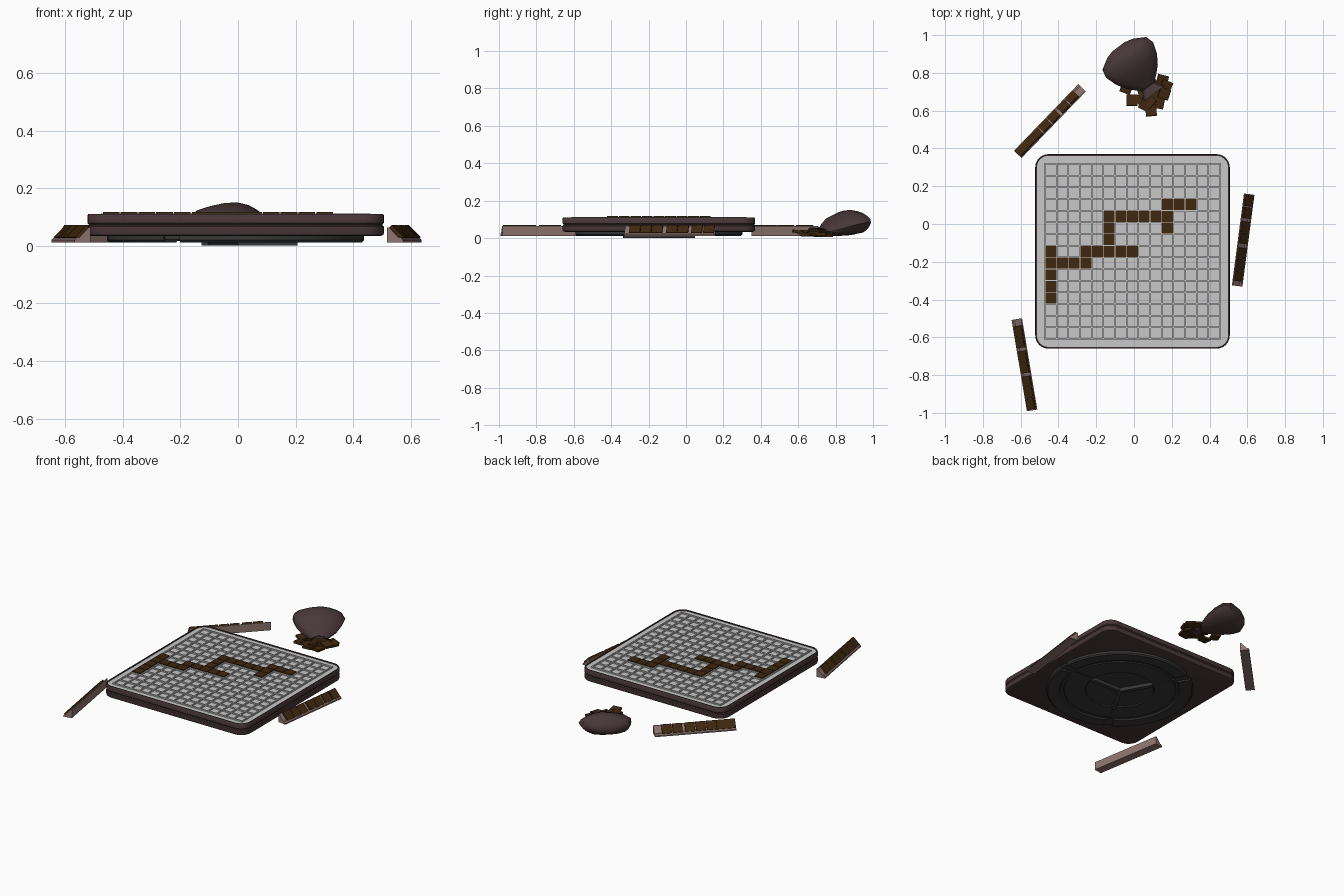
import bpy, bmesh, math, random
from mathutils import Matrix, Vector

cube = bpy.data.objects.get("Cube")
if cube:
    bpy.data.objects.remove(cube)
random.seed(4)


def material(name, r, g, b):
    m = bpy.data.materials.new(name)
    m.use_nodes = True
    m.diffuse_color = (r, g, b, 1)
    m.node_tree.nodes["Principled BSDF"].inputs["Base Color"].default_value = (r, g, b, 1)
    return m


BROWN = material("dark mauve brown", .065, .038, .04)
GREY = material("light grey", .58, .58, .58)
WOOD = material("dark wood", .05, .021, .005)
PALE = material("pale brown", .27, .18, .16)
RUBBER = material("charcoal", .04, .04, .042)


def finish(bm, name, mat, smooth=False):
    bmesh.ops.recalc_face_normals(bm, faces=bm.faces)
    me = bpy.data.meshes.new(name)
    bm.to_mesh(me)
    bm.free()
    me.materials.append(mat)
    ob = bpy.data.objects.new(name, me)
    bpy.context.collection.objects.link(ob)
    if smooth:
        bpy.ops.object.select_all(action='DESELECT')
        ob.select_set(True)
        bpy.context.view_layer.objects.active = ob
        bpy.ops.object.shade_smooth_by_angle(angle=math.radians(35))
    return ob


def loft(bm, rings, cap=True):
    """Skin a list of closed point loops."""
    loops = [[bm.verts.new(p) for p in ring] for ring in rings]
    for a, b in zip(loops, loops[1:]):
        for i in range(len(a)):
            j = (i + 1) % len(a)
            bm.faces.new((a[i], a[j], b[j], b[i]))
    if cap:
        bm.faces.new(loops[0])
        bm.faces.new(loops[-1])


def box(bm, size, matrix):
    bmesh.ops.create_cube(bm, size=1, matrix=matrix @ Matrix.Diagonal((*size, 1)))


CX, CY = -.008, -.145
HALF, PITCH = .515, .0618


def rounded_square(inset, z, radius=.07, steps=6):
    h, r = HALF - inset, max(radius - inset, .01)
    pts = []
    for q in range(4):
        mid = math.radians(45 + 90 * q)
        sx, sy = math.copysign(1, math.cos(mid)), math.copysign(1, math.sin(mid))
        for s in range(steps + 1):
            a = math.radians(90 * q + 90 * s / steps)
            pts.append((CX + sx * (h - r) + r * math.cos(a),
                        CY + sy * (h - r) + r * math.sin(a), z))
    return pts


# Board: two stacked tiers with a groove and a thin raised rim
bm = bmesh.new()
loft(bm, [rounded_square(i, z) for i, z in (
    (.012, .034), (.002, .038), (0, .045), (0, .066), (.005, .071), (.005, .074),
    (0, .079), (0, .105), (.004, .111), (.009, .111), (.009, .1))])
finish(bm, "board", BROWN, True)

# Playing surface with raised cell ridges
bm = bmesh.new()
loft(bm, [rounded_square(.009, .101), rounded_square(.009, .104)])
span = 15 * PITCH
for k in range(16):
    d = (k - 7.5) * PITCH
    box(bm, (.008, span + .008, .009), Matrix.Translation((CX + d, CY, .1075)))
    box(bm, (span + .008, .008, .009), Matrix.Translation((CX, CY + d, .1075)))
finish(bm, "playing_grid", GREY)

# Tiles laid in crossing words
cells = {(-7, k) for k in range(-4, 1)} | {(i, -1) for i in range(-7, -3)}
cells |= {(i, 0) for i in range(-4, 1)} | {(-2, k) for k in range(0, 4)}
cells |= {(i, 3) for i in range(-2, 4)} | {(3, k) for k in range(2, 5)}
cells |= {(i, 4) for i in range(3, 6)}
TILE = (.058, .058, .014)
bm = bmesh.new()
for i, k in sorted(cells):
    box(bm, TILE, Matrix.Translation((CX + i * PITCH, CY + k * PITCH, .111)))
finish(bm, "board_tiles", WOOD)


# Turntable under the board
def ring(bm, r0, r1, z0, z1, start=0, sweep=360, steps=64):
    """Bevelled ring, or arc when the sweep is short of a full turn."""
    e = min(.008, (z1 - z0) * .5)
    prof = ((r0, z1), (r0, z0 + e), (r0 + e, z0), (r1 - e, z0), (r1, z0 + e), (r1, z1))
    full = sweep == 360
    rings = []
    for s in range(steps + 1):
        a = math.radians(start + sweep * s / steps)
        rings.append([(CX + r * math.cos(a), CY + r * math.sin(a), z) for r, z in prof])
    loft(bm, rings, not full)
    if full:
        bmesh.ops.remove_doubles(bm, verts=bm.verts, dist=1e-5)


bm = bmesh.new()
bmesh.ops.create_cone(bm, cap_ends=True, segments=64, radius1=.44, radius2=.44,
                      depth=.015, matrix=Matrix.Translation((CX, CY, .029)))
finish(bm, "turntable_disc", RUBBER, True)
bm = bmesh.new()
for a in (0, 120, 240):
    ring(bm, .36, .447, .012, .036, a + 4, 112, 28)
finish(bm, "turntable_pads", RUBBER, True)
bm = bmesh.new()
ring(bm, .205, .345, .016, .03)
finish(bm, "turntable_inner_ring", RUBBER, True)
bm = bmesh.new()
for a in (0, 120, 240):
    m = Matrix.Translation((CX, CY, 0)) @ Matrix.Rotation(math.radians(a), 4, 'Z')
    box(bm, (.215, .026, .03), m @ Matrix.Translation((.1075, 0, .015)))
    box(bm, (.15, .006, .016), m @ Matrix.Translation((.28, 0, .022)))
finish(bm, "turntable_spokes", RUBBER)

# Racks: lengthwise along local y, sloping down towards local +x
SECTION = ((-.028, .012), (-.028, .064), (-.022, .064), (.012, .028),
           (.02, .028), (.028, .02), (.028, .012))


def rack(name, x, y, angle, slots):
    m = Matrix.Translation((x, y, 0)) @ Matrix.Rotation(math.radians(angle), 4, 'Z')
    bm = bmesh.new()
    loft(bm, [[m @ Vector((u, v, w)) for u, w in SECTION] for v in (-.245, .245)])
    finish(bm, name, PALE)
    bm = bmesh.new()
    for v in slots:
        box(bm, TILE, m @ Matrix.Translation((0, v, .046))
            @ Matrix.Rotation(math.radians(45), 4, 'Y'))
    finish(bm, name + "_tiles", WOOD)


rack("left_rack", .578, -.085, -7.5,
     [-.19, -.13, -.07, .01, .07, .145, .21])
rack("back_rack", -.445, .545, 136,
     [-.17, -.105, -.03, .035, .1, .16, .215])
rack("right_rack", -.58, -.745, 189.5,
     [-.18, -.12, -.045, .015, .09, .15, .21])

# Slumped cloth bag: along, half width, centre height, half height
along, across = Vector((.6, -.8, 0)), Vector((.8, .6, 0))
origin = Vector((-.03, .9, 0))
BAG = ((-.062, .04, .075, .015), (-.05, .085, .078, .036), (-.015, .145, .083, .06),
       (.03, .156, .083, .067), (.09, .136, .07, .057), (.14, .105, .053, .042),
       (.18, .065, .038, .025), (.2, .038, .032, .017), (.225, .055, .032, .022),
       (.25, .08, .032, .026))
rings = []
for n, (t, w, zc, h) in enumerate(BAG):
    loop = []
    for s in range(18):
        a = math.tau * s / 18
        f = 1 + (.12 if n > 7 else .03) * math.sin(5 * a + n * .4)
        p = origin + along * t + across * (w * f * math.cos(a) - .018)
        p.z = max(.008, zc + h * f * math.sin(a))
        loop.append(p)
    rings.append(loop)
bm = bmesh.new()
loft(bm, rings, False)
bm.verts.ensure_lookup_table()
bm.faces.new(bm.verts[:18])
finish(bm, "bag", BROWN, True)

# Drawstring around the neck
curve = bpy.data.curves.new("drawstring", 'CURVE')
curve.dimensions = '3D'
curve.bevel_depth = .003
curve.bevel_resolution = 1
sp = curve.splines.new('POLY')
sp.points.add(15)
sp.use_cyclic_u = True
for s, pt in enumerate(sp.points):
    a = math.tau * s / 16
    p = origin + along * .2 + across * (.041 * math.cos(a) - .018)
    pt.co = (p.x, p.y, .032 + .019 * math.sin(a), 1)
curve.materials.append(BROWN)
bpy.context.collection.objects.link(bpy.data.objects.new("drawstring", curve))

# Tiles spilled from the bag
SPILL = ((-.01, .655), (.04, .66), (.09, .6), (.13, .64), (.17, .73), (.08, .65),
         (.12, .69), (.05, .7), (.16, .69), (-.04, .72), (.1, .73), (.06, .63), (.15, .76))
bm = bmesh.new()
for n, (x, y) in enumerate(SPILL):
    tilt = Matrix.Rotation(random.uniform(-.22, .22), 4, 'X')
    turn = Matrix.Rotation(0 if n == 0 else random.uniform(0, 1.5), 4, 'Z')
    box(bm, TILE, Matrix.Translation((x, y, .018 + .008 * (n % 3))) @ turn @ tilt)
finish(bm, "spilled_tiles", WOOD)
